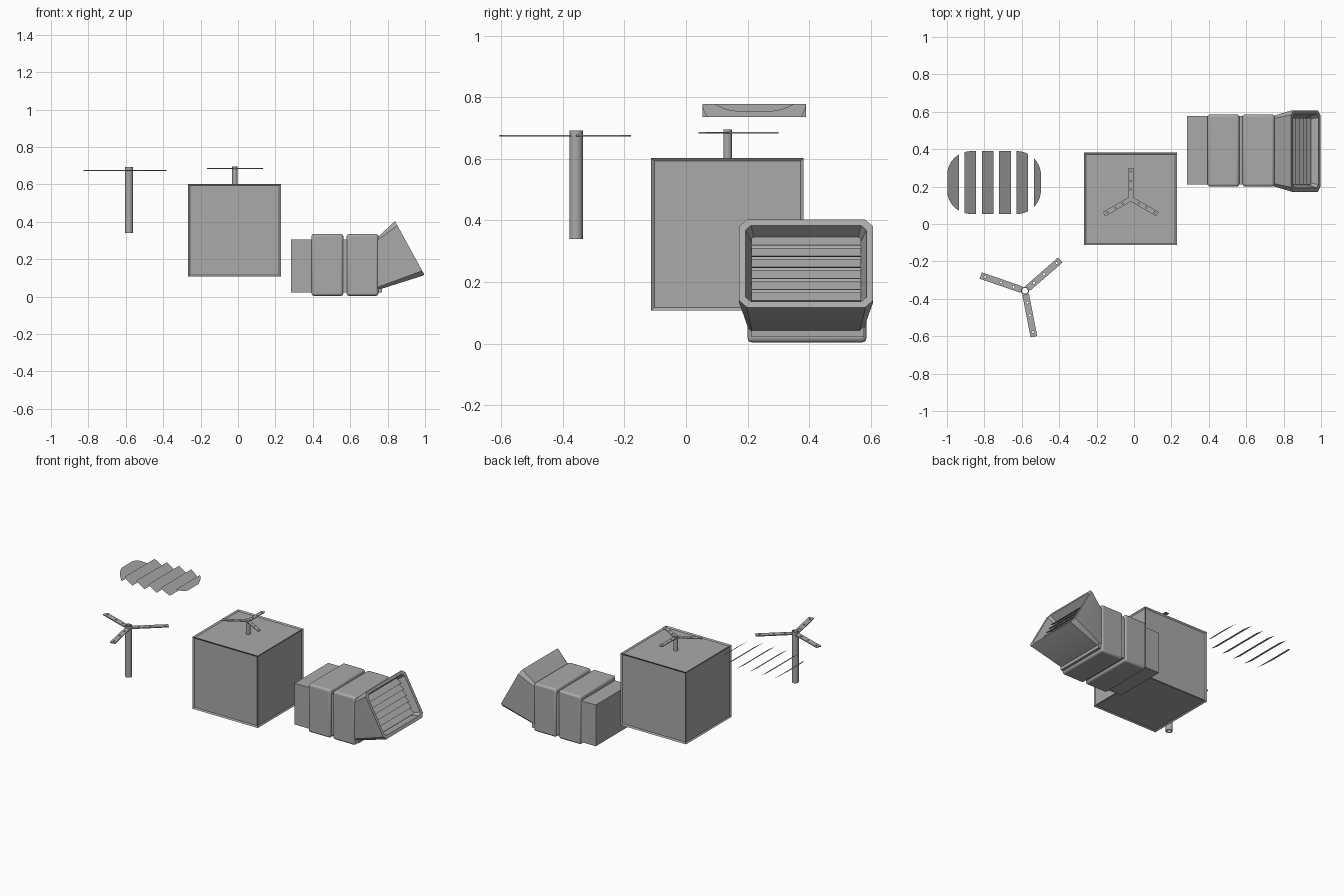
import bpy, bmesh, math
from mathutils import Vector, Matrix

if "Cube" in bpy.data.objects:
    bpy.data.objects.remove(bpy.data.objects["Cube"])

grey = bpy.data.materials.new("metal grey")
grey.diffuse_color = (0.4, 0.4, 0.4, 1)
grey.use_nodes = True
grey.node_tree.nodes["Principled BSDF"].inputs["Base Color"].default_value = grey.diffuse_color


def finish(name, bm, bevel=0, loc=(0, 0, 0), rot=0, fix=True):
    if fix:
        bmesh.ops.recalc_face_normals(bm, faces=bm.faces)
    me = bpy.data.meshes.new(name)
    bm.to_mesh(me)
    bm.free()
    me.materials.append(grey)
    ob = bpy.data.objects.new(name, me)
    bpy.context.collection.objects.link(ob)
    ob.location = loc
    ob.rotation_euler.z = rot
    if bevel:
        mod = ob.modifiers.new("bevel", 'BEVEL')
        mod.width, mod.segments = bevel, 3
    bpy.ops.object.select_all(action='DESELECT')
    ob.select_set(True)
    bpy.context.view_layer.objects.active = ob
    bpy.ops.object.shade_smooth_by_angle(angle=math.radians(32))
    return ob


def box_mesh(lo, hi):
    bm = bmesh.new()
    lo, hi = Vector(lo), Vector(hi)
    size = hi - lo
    bmesh.ops.create_cube(bm, size=1, matrix=Matrix.Translation((lo + hi) / 2) @ Matrix.Diagonal((*size, 1)))
    return bm


def loft(bm, rings, closed=False):
    loops = [[bm.verts.new(p) for p in r] for r in rings]
    pairs = list(zip(loops, loops[1:])) + ([(loops[-1], loops[0])] if closed else [])
    for a, b in pairs:
        for i in range(len(a)):
            j = (i + 1) % len(a)
            bm.faces.new((a[i], a[j], b[j], b[i]))
    if not closed:
        bm.faces.new(loops[0])
        bm.faces.new(loops[-1])


def circle(r, z, n=24):
    return [(r * math.cos(i * math.tau / n), r * math.sin(i * math.tau / n), z) for i in range(n)]


# Mast: a hollow tube, or a solid rod when no inner radius is given
def mast(name, x, y, z0, z1, r, inner=0):
    bm = bmesh.new()
    if inner:
        loft(bm, [circle(r, z0), circle(r, z1), circle(inner, z1), circle(inner, z0)], True)
    else:
        loft(bm, [circle(r, z0), circle(r, z1)])
    finish(name, bm, loc=(x, y, 0))


# Flat blade with drilled holes
def blade(name, x, y, z, angle, start, length, width, holes, hole_r, thick=0.006):
    bm = bmesh.new()
    w = width / 2
    loops = [[(start, -w, 0), (length, -w, 0), (length, w, 0), (start, w, 0)]]
    for h in holes:
        loops.append([(h + px, py, 0) for px, py, _ in circle(hole_r, 0, 10)])
    edges = []
    for loop in loops:
        vs = [bm.verts.new(p) for p in loop]
        edges += [bm.edges.new((vs[i - 1], vs[i])) for i in range(len(vs))]
    bmesh.ops.triangle_fill(bm, edges=edges, use_beauty=True)
    ext = bmesh.ops.extrude_face_region(bm, geom=bm.faces[:], use_keep_orig=True)
    top = [v for v in ext["geom"] if isinstance(v, bmesh.types.BMVert)]
    bmesh.ops.translate(bm, verts=top, vec=(0, 0, thick))
    finish(name, bm, loc=(x, y, z - thick / 2), rot=math.radians(angle))


# Free-standing rotor
mast("tall_mast", -0.583, -0.357, 0.34, 0.692, 0.022, 0.016)
for i in range(3):
    blade(f"large_blade_{i + 1}", -0.583, -0.357, 0.675, 41 + 120 * i, 0.02, 0.25, 0.036, (0.065, 0.135, 0.225), 0.006)

# Cube with recessed panels
bm = box_mesh((-0.267, -0.113, 0.107), (0.23, 0.382, 0.603))
bmesh.ops.inset_individual(bm, faces=bm.faces[:], thickness=0.014, depth=-0.007)
finish("panelled_cube", bm)

# Small rotor on the cube
mast("short_mast", -0.017, 0.135, 0.59, 0.695, 0.014)
for i in range(3):
    blade(f"small_blade_{i + 1}", -0.017, 0.135, 0.685, 90 + 120 * i, 0.01, 0.165, 0.026, (0.05, 0.095, 0.145), 0.004, 0.005)

# Floating tilted slats, trimmed to one rounded outline
def half_width(x):
    r = 0.13
    d = max(0, abs(x + 0.7485) - 0.1215)
    return 0.168 - r + math.sqrt(max(0, r * r - d * d))


for i in range(6):
    x0 = -0.998 + 0.0925 * i
    x1 = min(x0 + 0.062, -0.498)
    bm = bmesh.new()
    steps = [x0 + (x1 - x0) * k / 8 for k in range(9)]
    rows = [[bm.verts.new((x, 0.2215 + s * half_width(x), 0.779 - 0.68 * (x - x0))) for s in (-1, 1)] for x in steps]
    for a, b in zip(rows, rows[1:]):
        bm.faces.new((a[0], b[0], b[1], a[1]))
    finish(f"floating_slat_{i + 1}", bm, fix=False)

# Duct: inner core and two rounded collars
Y = 0.39
finish("duct_core", box_mesh((0.283, 0.212, 0.022), (0.77, 0.578, 0.306)))
for i, x in enumerate((0.393, 0.581)):
    finish(f"duct_collar_{i + 1}", box_mesh((x, 0.2, 0.004), (x + 0.17, 0.586, 0.336)), bevel=0.014)


# Chamfered rectangular ring between two profile points
def ring(top, bottom, hy, c):
    t, b = Vector((top[0], 0, top[1])), Vector((bottom[0], 0, bottom[1]))
    d = (b - t).normalized() * c
    pts = [(t, hy - c), (t + d, hy), (b - d, hy), (b, hy - c)]
    pts += [(p, -y) for p, y in reversed(pts)]
    return [(p.x, Y + y, p.z) for p, y in pts]


# Flared hood with a recessed opening
bm = bmesh.new()
loft(bm, [ring((0.745, 0.316), (0.745, 0.035), 0.188, 0.015),
          ring((0.833, 0.398), (0.988, 0.112), 0.218, 0.026),
          ring((0.840, 0.403), (0.996, 0.118), 0.218, 0.026),
          ring((0.850, 0.384), (0.986, 0.136), 0.197, 0.018),
          ring((0.804, 0.340), (0.925, 0.122), 0.178, 0.01)])
finish("hood", bm)

# Louvres across the recess
top, bottom = Vector((0.806, 0, 0.345)), Vector((0.925, 0, 0.128))
out = Vector((0.875, 0, 0.484))
for i in range(6):
    a = top.lerp(bottom, i / 6) + out * 0.004
    b = top.lerp(bottom, (i + 1) / 6) + out * 0.024
    bm = bmesh.new()
    loft(bm, [[(p.x, Y + s * 0.178, p.z) for p in (a, b, b - out * 0.005, a - out * 0.005)] for s in (-1, 1)])
    finish(f"louvre_{i + 1}", bm)
